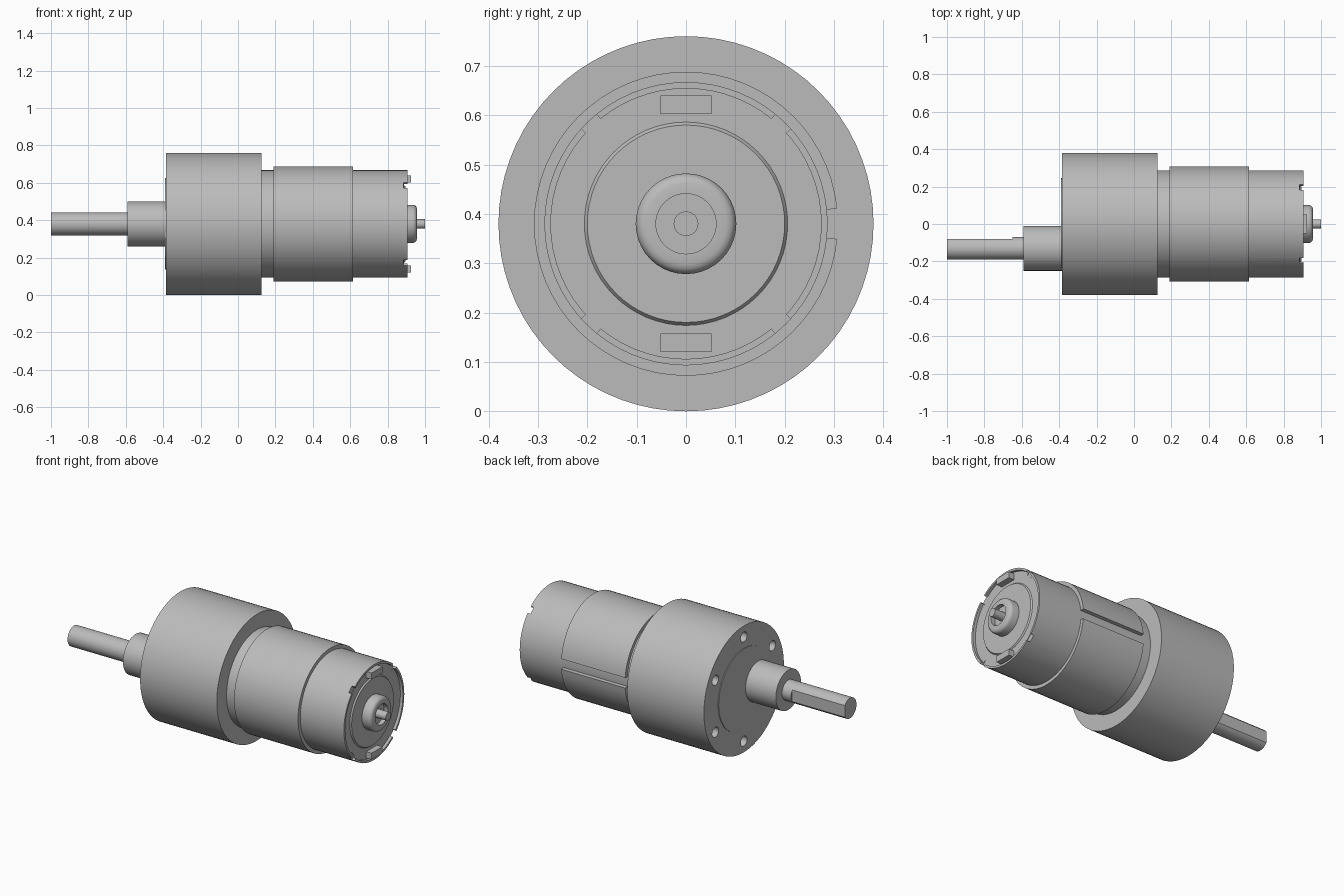
import bpy, bmesh
from math import pi, cos, sin, radians
from mathutils import Matrix, Vector

if "Cube" in bpy.data.objects:
    bpy.data.objects.remove(bpy.data.objects["Cube"])

AXIS_Z = 0.38      # height of the motor axis
SHAFT_Y = -0.13    # offset of the output shaft

grey = bpy.data.materials.new("plain grey metal")
grey.use_nodes = True
grey.diffuse_color = (0.5, 0.5, 0.5, 1)
grey.node_tree.nodes["Principled BSDF"].inputs["Base Color"].default_value = (0.5, 0.5, 0.5, 1)


def finish(name, bm):
    bmesh.ops.recalc_face_normals(bm, faces=bm.faces)
    mesh = bpy.data.meshes.new(name)
    bm.to_mesh(mesh)
    bm.free()
    mesh.materials.append(grey)
    obj = bpy.data.objects.new(name, mesh)
    bpy.context.collection.objects.link(obj)
    return obj


def lathe(name, profile, y=0.0, sides=64):
    """Turn a profile of (x, radius) points round an axis along x."""
    bm = bmesh.new()
    verts = [bm.verts.new((x, y, AXIS_Z + r)) for x, r in profile]
    edges = [bm.edges.new(pair) for pair in zip(verts, verts[1:])]
    bmesh.ops.spin(bm, geom=verts + edges, cent=(0, y, AXIS_Z), axis=(1, 0, 0),
                   angle=2 * pi, steps=sides, use_duplicate=False)
    bmesh.ops.remove_doubles(bm, verts=bm.verts, dist=1e-5)
    return finish(name, bm)


def rod(name, x0, x1, r, y=0.0, sides=64):
    return lathe(name, [(x0, 0), (x0, r), (x1, r), (x1, 0)], y, sides)


def box(name, centre, size, turn=0.0):
    """Box placed relative to the motor axis, then turned round it."""
    bm = bmesh.new()
    bmesh.ops.create_cube(bm, size=1)
    move = (Matrix.Translation((0, 0, AXIS_Z)) @ Matrix.Rotation(turn, 4, 'X')
            @ Matrix.Translation(centre) @ Matrix.Diagonal((*size, 1)))
    bmesh.ops.transform(bm, matrix=move, verts=bm.verts)
    return finish(name, bm)


def cut(target, cutters):
    for cutter in cutters:
        mod = target.modifiers.new("cut", 'BOOLEAN')
        mod.object = cutter
        mod.solver = 'EXACT'
        bpy.context.view_layer.objects.active = target
        bpy.ops.object.modifier_apply(modifier=mod.name)
        bpy.data.objects.remove(cutter)


# Gearbox with a faint raised disc and six screw holes on its face
gearbox = rod("gearbox", -0.385, 0.125, 0.38, sides=72)
holes = []
for i in range(6):
    hole = rod("hole_cutter", -0.5, -0.28, 0.03, sides=20)
    a = i * pi / 3
    hole.location = Vector((0, sin(a), cos(a))) * 0.313
    holes.append(hole)
bpy.context.view_layer.update()
cut(gearbox, holes)
face_disc = rod("face_disc", -0.389, -0.38, 0.245)

# Output boss and shaft with a flat
boss = rod("shaft_boss", -0.59, -0.38, 0.12, SHAFT_Y, 40)
shaft = rod("output_shaft", -1.0, -0.55, 0.061, SHAFT_Y, 32)
cut(shaft, [box("flat_cutter", (-0.85, SHAFT_Y + 0.1, 0), (0.4, 0.1, 0.2))])

# Motor can with a recessed end plate and four rim notches
can = lathe("motor_can", [(0.1, 0), (0.1, 0.287), (0.905, 0.287), (0.905, 0.274),
                          (0.888, 0.274), (0.888, 0.206), (0.896, 0.2), (0.896, 0)])
notches = [box("notch_cutter", (0.91, 0.287, 0), (0.05, 0.06, 0.042), radians(a))
           for a in (46.5, 133.5, -46.5, -133.5)]
cut(can, notches)

# Split sleeve wrapped round the can, open on the back side
bm = bmesh.new()
gap = 0.1
section = [bm.verts.new((x, r * cos(gap), AXIS_Z + r * sin(gap)))
           for x, r in ((0.19, 0.284), (0.19, 0.308), (0.615, 0.308), (0.615, 0.284))]
start = bm.faces.new(section)
cap = bmesh.ops.duplicate(bm, geom=[start])["geom"]
bmesh.ops.spin(bm, geom=cap, cent=(0, 0, AXIS_Z), axis=(1, 0, 0),
               angle=2 * (pi - gap), steps=62, use_duplicate=False)
bmesh.ops.remove_doubles(bm, verts=bm.verts, dist=1e-5)
sleeve = finish("split_sleeve", bm)

# Rear bearing housing with rounded rim and a recess round the pin
housing = lathe("bearing_housing", [(0.88, 0), (0.88, 0.102), (0.935, 0.102), (0.946, 0.099),
                                    (0.953, 0.092), (0.956, 0.082), (0.956, 0.061),
                                    (0.93, 0.061), (0.93, 0)], sides=40)
pin = rod("rear_pin", 0.92, 1.0, 0.025, sides=24)

# Two terminal tabs
tabs = [box(name, (0.9, 0, side * 0.241), (0.05, 0.103, 0.038))
        for name, side in (("upper_tab", 1), ("lower_tab", -1))]

# Smooth round surfaces, keep edges crisp
bpy.ops.object.select_all(action='DESELECT')
for obj in [gearbox, face_disc, boss, shaft, can, sleeve, housing, pin] + tabs:
    obj.select_set(True)
bpy.context.view_layer.objects.active = gearbox
bpy.ops.object.shade_smooth_by_angle(angle=radians(30))
